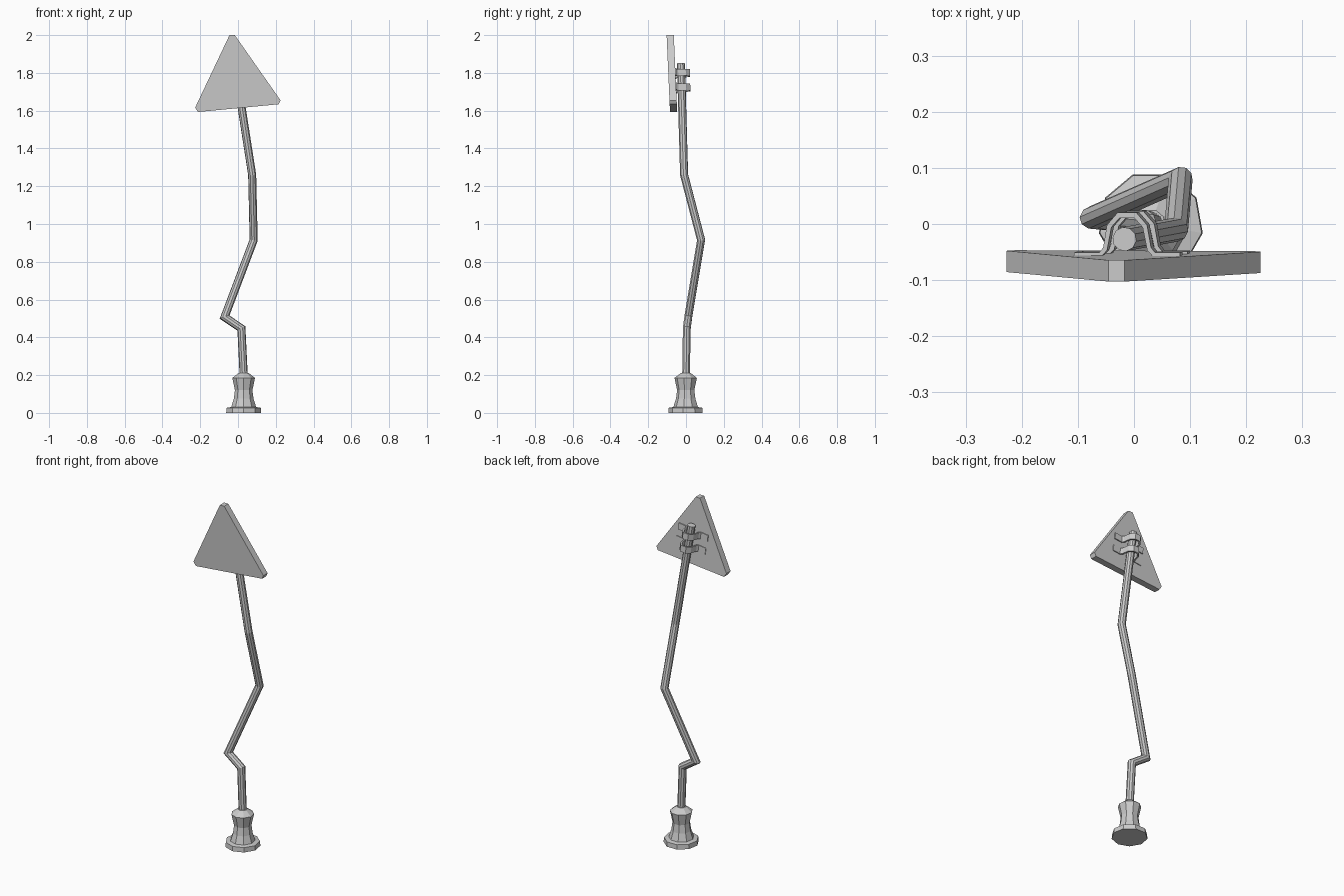
import bpy, bmesh, math
from mathutils import Vector, Matrix

if "Cube" in bpy.data.objects:
    bpy.data.objects.remove(bpy.data.objects["Cube"])


def add_object(name, bm):
    bmesh.ops.recalc_face_normals(bm, faces=bm.faces)
    mesh = bpy.data.meshes.new(name)
    bm.to_mesh(mesh)
    bm.free()
    obj = bpy.data.objects.new(name, mesh)
    bpy.context.collection.objects.link(obj)
    return obj


def skin(name, rings):
    """Bridge a list of equal-sized vertex rings and cap both ends."""
    bm = bmesh.new()
    loops = [[bm.verts.new(p) for p in ring] for ring in rings]
    n = len(loops[0])
    for a, b in zip(loops, loops[1:]):
        for i in range(n):
            j = (i + 1) % n
            bm.faces.new((a[i], a[j], b[j], b[i]))
    bm.faces.new(loops[0][::-1])
    bm.faces.new(loops[-1])
    return add_object(name, bm)


def circle(n, r, z=0.0, start=0.0):
    return [Vector((r * math.cos(start + math.tau * i / n),
                    r * math.sin(start + math.tau * i / n), z)) for i in range(n)]


# Flared nine-sided foot
profile = [(0.0, 0.094), (0.027, 0.092), (0.031, 0.067), (0.075, 0.053),
           (0.12, 0.047), (0.185, 0.061), (0.212, 0.026)]
skin("foot", [[p + Vector((0.03, 0, 0)) for p in circle(9, r, z, math.radians(30))]
              for z, r in profile])

# Bent pole with mitred joints
path = [Vector(p) for p in [(0.031, 0.0, 0.18), (0.018, 0.004, 0.447), (-0.071, 0.012, 0.507),
                            (0.083, 0.080, 0.915), (0.075, -0.010, 1.26), (-0.017, -0.027, 1.85)]]
dirs = [(b - a).normalized() for a, b in zip(path, path[1:])]
turn = Vector((0, 0, 1)).rotation_difference(dirs[0])
rings = [[path[0] + turn @ p for p in circle(10, 0.0215)]]
for k, d in enumerate(dirs):
    normal = (d + dirs[k + 1]).normalized() if k + 1 < len(dirs) else d
    rings.append([p + d * ((path[k + 1] - p).dot(normal) / d.dot(normal)) for p in rings[-1]])
skin("pole", rings)

# Triangular sign with clipped corners, leaning slightly forward
outline = [(-0.045, 2.0), (-0.017, 2.0), (0.225, 1.655), (0.216, 1.634),
           (-0.212, 1.593), (-0.227, 1.616)]
skin("sign_panel", [[Vector((x, y0 - 0.044 * (z - 1.6), z)) for x, z in outline]
                    for y0 in (-0.085, -0.047)])

# Clamp straps wrapped behind the pole
half = [(0.095, -0.001), (0.050, -0.001), (0.043, 0.008), (0.036, 0.048), (0.017, 0.070)]
outer = half + [(-x, y) for x, y in reversed(half)]
half_in = [(0.095, -0.009), (0.047, -0.009), (0.036, 0.003), (0.028, 0.044), (0.013, 0.061)]
inner = half_in + [(-x, y) for x, y in reversed(half_in)]


def clamp(name, x, y, z, height):
    bm = bmesh.new()
    place = Matrix.Translation((x, y, z)) @ Matrix.Rotation(math.radians(-7), 4, 'Y') \
        @ Matrix.Rotation(math.radians(2.5), 4, 'X')
    grid = [[bm.verts.new(place @ Vector((px, py, s * height / 2)))
             for px, py in line] for line, s in
            ((outer, -1), (outer, 1), (inner, 1), (inner, -1))]
    for k in range(4):
        a, b = grid[k], grid[(k + 1) % 4]
        for i in range(len(a) - 1):
            bm.faces.new((a[i], a[i + 1], b[i + 1], b[i]))
    for i in (0, -1):
        bm.faces.new([line[i] for line in grid])
    return add_object(name, bm)


clamp("upper_clamp", -0.010, -0.049, 1.797, 0.037)
clamp("lower_clamp", 0.003, -0.047, 1.720, 0.037)
